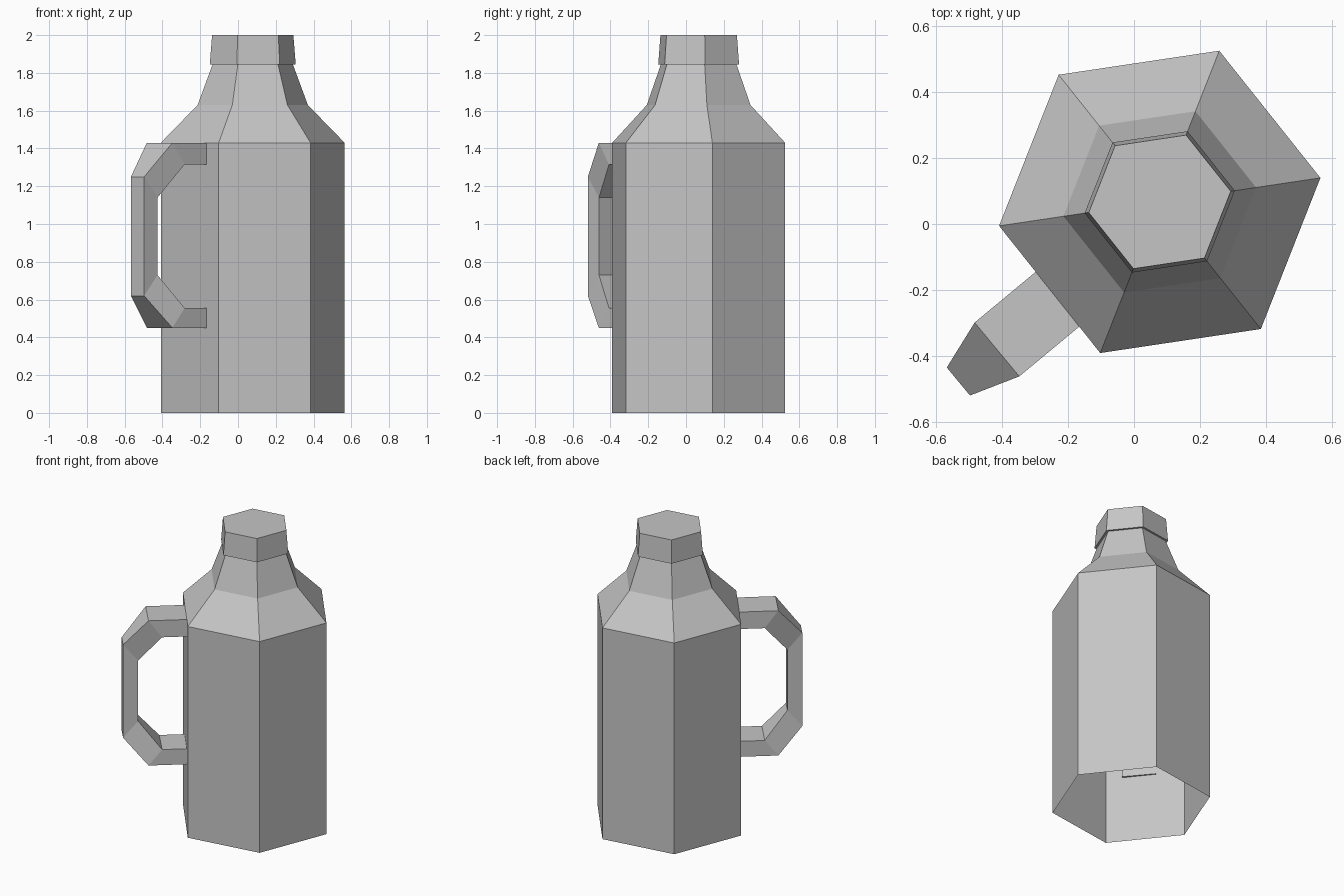
import bpy, bmesh, math
from mathutils import Matrix, Vector

cube = bpy.data.objects.get("Cube")
if cube:
    bpy.data.objects.remove(cube, do_unlink=True)

SIDES = 6
CENTRE = Vector((0.078, 0.067, 0))
TWIST = math.radians(8.5)

grey = bpy.data.materials.new("plain grey")
grey.use_nodes = True
colour = (0.56, 0.56, 0.56, 1)
grey.diffuse_color = colour
grey.node_tree.nodes["Principled BSDF"].inputs["Base Color"].default_value = colour


def finish(name, bm):
    """Turn a bmesh into a flat-shaded object."""
    mesh = bpy.data.meshes.new(name)
    bm.to_mesh(mesh)
    bm.free()
    mesh.materials.append(grey)
    obj = bpy.data.objects.new(name, mesh)
    bpy.context.collection.objects.link(obj)
    return obj


def hex_shell(name, profile, close_top=False):
    """Stack six-sided rings of (radius, height) into an open shell."""
    bm = bmesh.new()
    rings = []
    for radius, z in profile:
        ring = []
        for i in range(SIDES):
            a = TWIST + math.tau * i / SIDES
            ring.append(bm.verts.new(
                CENTRE + Vector((radius * math.cos(a), radius * math.sin(a), z))))
        rings.append(ring)
    for low, high in zip(rings, rings[1:]):
        for i in range(SIDES):
            j = (i + 1) % SIDES
            bm.faces.new((low[i], low[j], high[j], high[i]))
    if close_top:
        bm.faces.new(rings[-1])
    return finish(name, bm)


# Hollow body with sloping shoulder and neck, open underneath
hex_shell("bottle_body", [(0.492, 0), (0.492, 1.43), (0.295, 1.63), (0.215, 1.845)])

# Cap with a narrow lip around the neck
hex_shell("cap", [(0.215, 1.845), (0.23, 1.845), (0.2175, 2.0)], close_top=True)

# Handle: (outer reach, outer z, inner reach, inner z, half width) per section
sections = [
    (-0.248, 1.43, -0.248, 1.315, 0.106),
    (0, 1.43, -0.084, 1.315, 0.106),
    (0.152, 1.25, 0.06, 1.14, 0.055),
    (0.152, 0.62, 0.06, 0.73, 0.055),
    (0, 0.45, -0.084, 0.555, 0.106),
    (-0.248, 0.45, -0.248, 0.555, 0.106),
]
bm = bmesh.new()
loops = []
for out_u, out_z, in_u, in_z, w in sections:
    corners = ((out_u, -w, out_z), (out_u, w, out_z), (in_u, w, in_z), (in_u, -w, in_z))
    loops.append([bm.verts.new(c) for c in corners])
for a, b in zip(loops, loops[1:]):
    for i in range(4):
        j = (i + 1) % 4
        bm.faces.new((a[i], a[j], b[j], b[i]))
bm.faces.new(loops[0])
bm.faces.new(loops[-1])
bmesh.ops.recalc_face_normals(bm, faces=bm.faces)
bm.transform(Matrix.Translation((-0.415, -0.38, 0)) @ Matrix.Rotation(math.radians(219.7), 4, "Z"))
finish("handle", bm)
